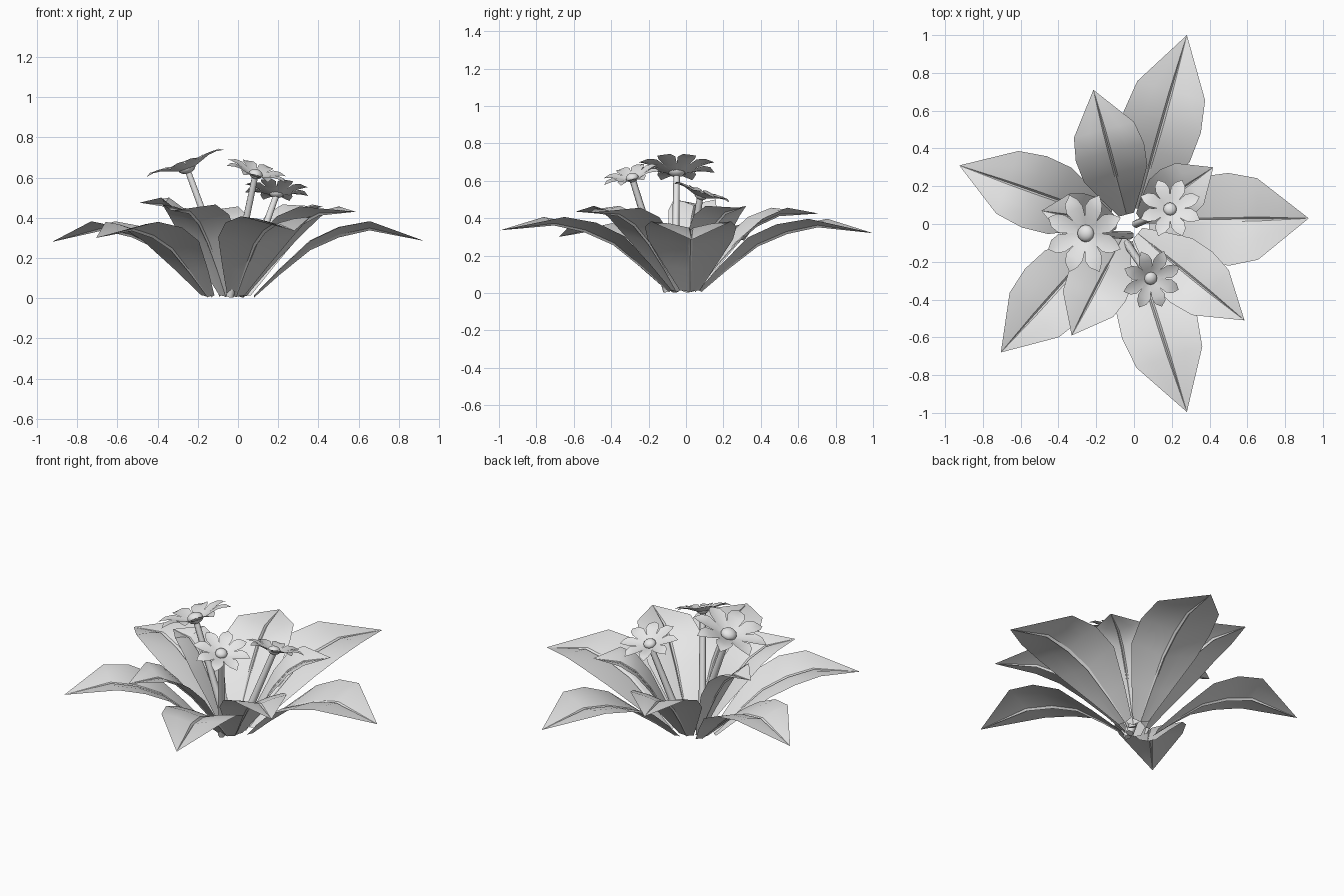
import bpy, bmesh, math
from mathutils import Vector, Matrix

cube = bpy.data.objects.get("Cube")
if cube:
    bpy.data.objects.remove(cube, do_unlink=True)

grey = bpy.data.materials.new("plain_grey")
grey.use_nodes = True
grey.diffuse_color = (0.8, 0.8, 0.8, 1)
grey.node_tree.nodes["Principled BSDF"].inputs["Base Color"].default_value = (0.8, 0.8, 0.8, 1)


def finish(bm, name, angle=30):
    """Turn a bmesh into a smooth shaded object."""
    bmesh.ops.remove_doubles(bm, verts=bm.verts, dist=0.0005)
    mesh = bpy.data.meshes.new(name)
    bm.to_mesh(mesh)
    bm.free()
    mesh.materials.append(grey)
    obj = bpy.data.objects.new(name, mesh)
    bpy.context.collection.objects.link(obj)
    bpy.ops.object.select_all(action='DESELECT')
    obj.select_set(True)
    bpy.context.view_layer.objects.active = obj
    bpy.ops.object.shade_smooth_by_angle(angle=math.radians(angle))
    return obj


def add_sheet(bm, rows):
    """Skin a grid of points; rows run outward, columns right to left."""
    grid = [[bm.verts.new(p) for p in row] for row in rows]
    for a, b in zip(grid, grid[1:]):
        for i in range(len(a) - 1):
            bm.faces.new((a[i], b[i], b[i + 1], a[i + 1]))


# Leaf: outline and rise along its length, groove and lifted sides across it
STATIONS = [0, 0.15, 0.33, 0.5, 0.68, 1]
WIDTHS = [0.22, 0.56, 0.93, 1, 0.88, 0]
OUTER_RISE = [0, 0.34, 0.71, 0.9, 1]
INNER_RISE = [0, 0.3, 0.62, 0.85, 0.98]
ACROSS = [(-1, 1), (-0.5, 0.7), (-0.05, 0.15), (0, -0.15), (0.05, 0.15), (0.5, 0.7), (1, 1)]


def leaf(name, base, tip, half, peak, rise):
    start, end = Vector((*base, 0.005)), Vector(tip)
    run = Vector((end.x - start.x, end.y - start.y, 0))
    side = Vector((-run.y, run.x, 0)).normalized()
    rows = []
    for i, (t, w) in enumerate(zip(STATIONS, WIDTHS)):
        z = rise[i] * peak if i < len(rise) else end.z
        mid = start + run * t + Vector((0, 0, z if i else 0))
        lift = 0.045 * w
        rows.append([mid + side * u * w * half + Vector((0, 0, lift * k)) for u, k in ACROSS])
    bm = bmesh.new()
    add_sheet(bm, rows)
    finish(bm, name)


outer = [
    ("back", (0.02, 0.08), (0.28, 1.0, 0.315), 0.212, 0.352),
    ("left", (0.08, 0.02), (0.925, 0.03, 0.28), 0.245, 0.338),
    ("front", (-0.01, -0.09), (0.28, -0.995, 0.33), 0.208, 0.362),
    ("front_right", (-0.15, -0.06), (-0.705, -0.68, 0.295), 0.2, 0.335),
    ("right", (-0.13, 0.03), (-0.925, 0.31, 0.275), 0.2, 0.338),
]
inner = [
    ("back", (-0.04, 0.05), (-0.215, 0.71, 0.42), 0.187, 0.42),
    ("back_left", (0.03, 0.03), (0.42, 0.30, 0.45), 0.15, 0.43),
    ("front_left", (0.02, -0.05), (0.585, -0.51, 0.425), 0.175, 0.42),
    ("front_right", (-0.06, -0.07), (-0.33, -0.59, 0.43), 0.17, 0.43),
    ("right", (-0.09, 0.0), (-0.49, 0.07, 0.47), 0.13, 0.465),
]
for place, *spec in outer:
    leaf("outer_leaf_" + place, *spec, OUTER_RISE)
for place, *spec in inner:
    leaf("inner_leaf_" + place, *spec, INNER_RISE)


# Flower: cupped ring of pointed petals, a round centre and a straight stem
PETAL = [(0.08, 0.05, 0), (0.35, 0.15, 0.09), (0.62, 0.225, 0.18), (0.82, 0.17, 0.2), (1, 0, 0.17)]


def flower(place, centre, normal, radius, root):
    centre = Vector(centre)
    tilt = Vector((0, 0, 1)).rotation_difference(Vector(normal)).to_matrix().to_4x4()
    frame = Matrix.Translation(centre) @ tilt

    bm = bmesh.new()
    for i in range(8):
        turn = frame @ Matrix.Rotation(math.tau * (i + 0.5) / 8, 4, 'Z')
        rows = [[turn @ (Vector((r, u * w, h + 0.2 * w * abs(u))) * radius) for u in (-1, 0, 1)]
                for r, w, h in PETAL]
        add_sheet(bm, rows)
    finish(bm, "petals_" + place)

    bm = bmesh.new()
    ball = frame @ Matrix.Translation((0, 0, 0.08 * radius)) @ Matrix.Diagonal((1, 1, 0.7, 1))
    bmesh.ops.create_uvsphere(bm, u_segments=12, v_segments=8, radius=0.21 * radius, matrix=ball)
    finish(bm, "flower_centre_" + place, 60)

    bm = bmesh.new()
    root = Vector(root)
    axis = centre - root
    aim = Vector((0, 0, 1)).rotation_difference(axis).to_matrix().to_4x4()
    bmesh.ops.create_cone(bm, cap_ends=True, segments=6, radius1=0.022, radius2=0.017,
                          depth=axis.length, matrix=Matrix.Translation((centre + root) / 2) @ aim)
    finish(bm, "stem_" + place, 65)


flower("right", (-0.25, -0.05, 0.635), (-0.33, 0, 0.94), 0.22, (-0.02, -0.06, 0.01))
flower("left", (0.19, 0.075, 0.51), (0.05, 0.32, 0.94), 0.17, (0.01, 0.0, 0.01))
flower("front", (0.085, -0.285, 0.605), (0.28, -0.24, 0.93), 0.165, (-0.04, -0.1, 0.01))
